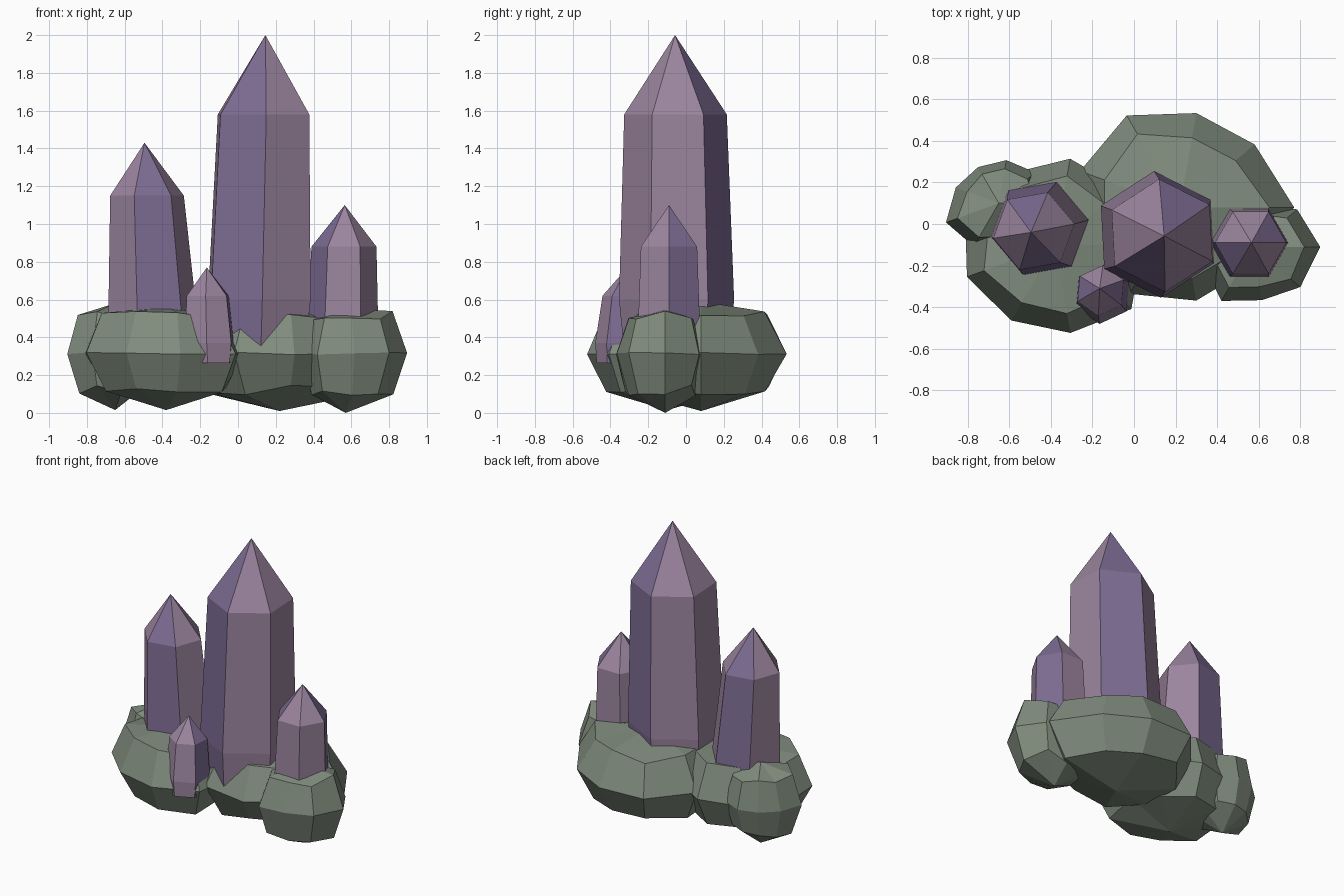
import bpy, bmesh, math, random

random.seed(4)
cube = bpy.data.objects.get("Cube")
if cube:
    bpy.data.objects.remove(cube, do_unlink=True)


def make_material(name, rgb):
    mat = bpy.data.materials.new(name)
    mat.use_nodes = True
    color = (*rgb, 1.0)
    mat.diffuse_color = color
    bsdf = next(n for n in mat.node_tree.nodes if n.type == 'BSDF_PRINCIPLED')
    bsdf.inputs["Base Color"].default_value = color
    bsdf.inputs["Roughness"].default_value = 0.8
    return mat


stone = make_material("grey_green_stone", (0.215, 0.26, 0.205))
mauve = make_material("mauve_crystal", (0.33, 0.235, 0.345))
violet = make_material("violet_crystal", (0.205, 0.15, 0.29))


def finish(name, bm, materials):
    bmesh.ops.recalc_face_normals(bm, faces=bm.faces[:])
    mesh = bpy.data.meshes.new(name)
    bm.to_mesh(mesh)
    bm.free()
    for mat in materials:
        mesh.materials.append(mat)
    obj = bpy.data.objects.new(name, mesh)
    bpy.context.collection.objects.link(obj)
    return obj


def bridge(bm, low, high, material=None):
    """Join two rings with quads; material(i) picks the colour of side i."""
    n = len(low)
    for i in range(n):
        j = (i + 1) % n
        face = bm.faces.new((low[i], low[j], high[j], high[i]))
        face.material_index = material(i) if material else 0


def fan(bm, ring, tip, material=None):
    n = len(ring)
    for i in range(n):
        face = bm.faces.new((ring[i], ring[(i + 1) % n], tip))
        face.material_index = material(i) if material else 0


# Boulders: nine-sided squashed spheres with an uneven outline
def boulder(name, x, y, bottom, top, radii):
    bm = bmesh.new()
    rings = []
    for z, scale, wobble in ((0.12, 0.78, 0.03), (0.315, 1.0, 0.008), (0.515, 0.77, 0.025)):
        ring = []
        for i, radius in enumerate(radii):
            a = math.tau * i / len(radii)
            r = radius * scale
            if scale < 1:
                r *= random.uniform(0.95, 1.05)
            ring.append(bm.verts.new((x + r * math.cos(a), y + r * math.sin(a),
                                      z + random.uniform(-wobble, wobble))))
        rings.append(ring)
    bridge(bm, rings[0], rings[1])
    bridge(bm, rings[1], rings[2])
    fan(bm, rings[0], bm.verts.new((x, y, bottom)))
    fan(bm, rings[2], bm.verts.new((x, y, top)))
    return finish(name, bm, [stone])


boulder("back_boulder", 0.22, 0.08, 0.01, 0.59,
        (0.55, 0.47, 0.46, 0.51, 0.51, 0.5, 0.48, 0.455, 0.45))
boulder("front_boulder", -0.38, -0.1, 0.015, 0.56,
        (0.42, 0.42, 0.42, 0.4, 0.46, 0.45, 0.42, 0.43, 0.48))
boulder("left_boulder", 0.57, -0.11, 0.0, 0.55,
        (0.325, 0.28, 0.21, 0.22, 0.25, 0.25, 0.3, 0.26, 0.3))
boulder("right_boulder", -0.65, 0.1, 0.015, 0.58,
        (0.22, 0.23, 0.21, 0.2, 0.22, 0.27, 0.24, 0.22, 0.22))


# Crystals: leaning hexagonal columns with pointed tips
def crystal(name, base, apex, radius, shoulder_radius, ring_z, shoulder_z, turn):
    bm = bmesh.new()

    def ring(z, r):
        t = (z - base[2]) / (apex[2] - base[2])
        cx, cy = (base[k] + (apex[k] - base[k]) * t for k in (0, 1))
        angles = [math.radians(turn + 60 * i) for i in range(6)]
        return [bm.verts.new((cx + r * math.cos(a), cy + r * math.sin(a), z)) for a in angles]

    def side_color(i):
        return 1 if i % 3 == 1 else 0

    foot = ring(base[2], radius * 0.9)
    belly = ring(ring_z, radius)
    shoulder = ring(shoulder_z, shoulder_radius)
    bm.faces.new(foot)
    bridge(bm, foot, belly, side_color)
    bridge(bm, belly, shoulder, side_color)
    fan(bm, shoulder, bm.verts.new(apex), side_color)
    return finish(name, bm, [mauve, violet])


crystal("tall_crystal", (0.105, -0.048, 0.27), (0.145, -0.058, 2.0),
        0.305, 0.272, 0.6, 1.58, -27)
crystal("right_crystal", (-0.44, -0.016, 0.27), (-0.495, -0.04, 1.43),
        0.24, 0.198, 0.49, 1.15, 10)
crystal("left_crystal", (0.55, -0.09, 0.27), (0.565, -0.09, 1.1),
        0.19, 0.172, 0.43, 0.88, -60)
crystal("small_crystal", (-0.15, -0.345, 0.265), (-0.165, -0.31, 0.77),
        0.143, 0.122, 0.37, 0.62, -95)
